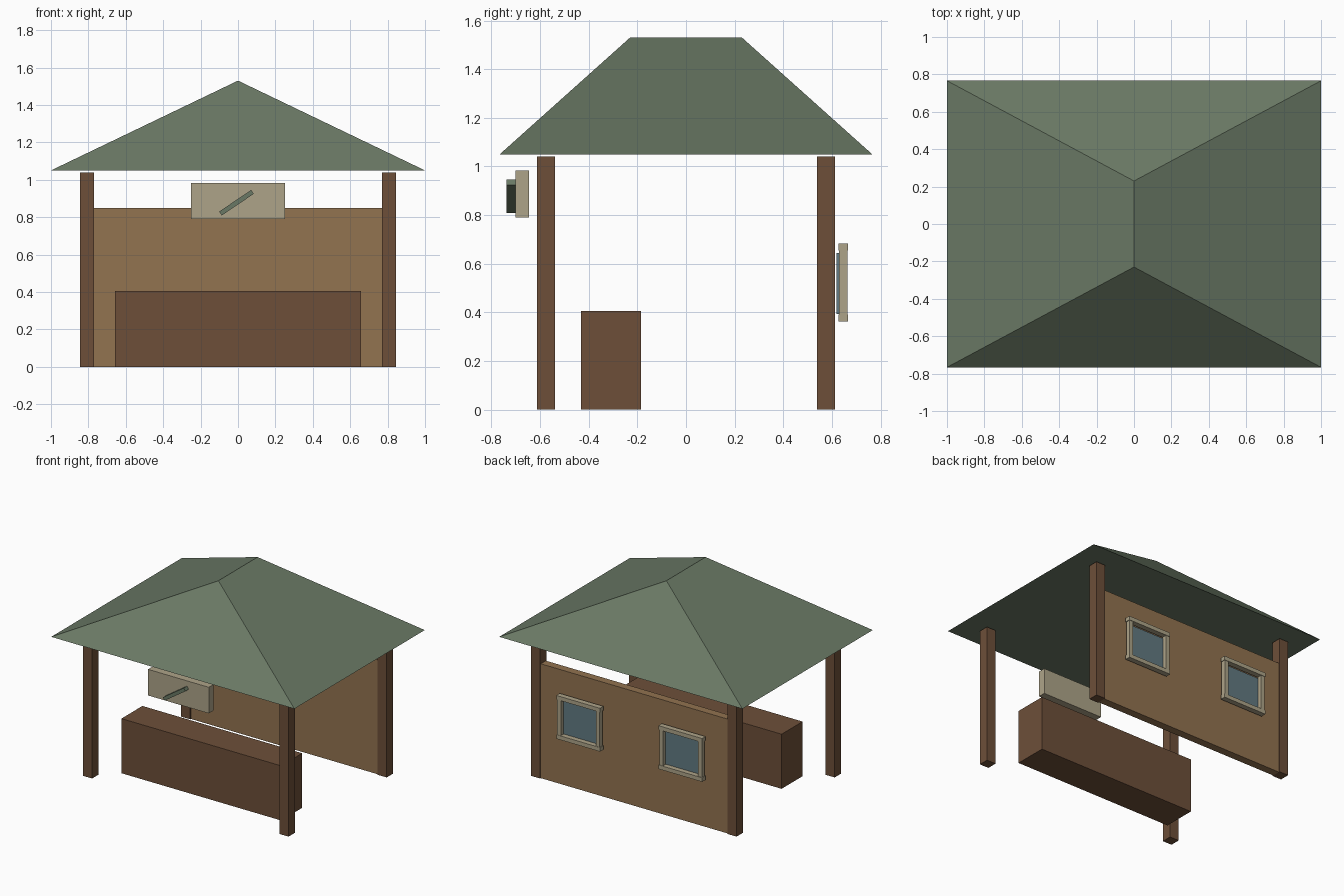
import bpy, math

if "Cube" in bpy.data.objects:
    bpy.data.objects.remove(bpy.data.objects["Cube"])


def material(name, rgb):
    m = bpy.data.materials.new(name)
    lin = [((c / 255 + 0.055) / 1.055) ** 2.4 for c in rgb]
    m.diffuse_color = (*lin, 1)
    m.use_nodes = True
    m.node_tree.nodes["Principled BSDF"].inputs["Base Color"].default_value = m.diffuse_color
    return m


ROOF = material("roof green", (106, 121, 101))
WALL = material("wall tan", (146, 115, 80))
WOOD = material("dark wood", (109, 79, 57))
TRIM = material("pale trim", (174, 164, 137))
GLASS = material("window glass", (98, 122, 130))


def mesh_object(name, verts, faces, mat):
    me = bpy.data.meshes.new(name)
    me.from_pydata(verts, [], faces)
    me.materials.append(mat)
    ob = bpy.data.objects.new(name, me)
    bpy.context.collection.objects.link(ob)
    return ob


def box(name, x, y, z, mat):
    """Box from (min, max) ranges, with its origin in the middle."""
    mid = [(a + b) / 2 for a, b in (x, y, z)]
    h = [(b - a) / 2 for a, b in (x, y, z)]
    verts = [(i * h[0], j * h[1], k * h[2])
             for i in (-1, 1) for j in (-1, 1) for k in (-1, 1)]
    faces = [(0, 1, 3, 2), (4, 6, 7, 5), (0, 4, 5, 1),
             (2, 3, 7, 6), (0, 2, 6, 4), (1, 5, 7, 3)]
    ob = mesh_object(name, verts, faces, mat)
    ob.location = mid
    return ob


# Hipped roof with a short ridge running front to back, closed underneath
EX, EY, EZ, RY, RZ = 1.0, 0.766, 1.05, 0.23, 1.53
mesh_object("roof",
            [(-EX, -EY, EZ), (EX, -EY, EZ), (EX, EY, EZ), (-EX, EY, EZ),
             (0, -RY, RZ), (0, RY, RZ)],
            [(3, 2, 1, 0), (0, 1, 4), (1, 2, 5, 4), (2, 3, 5), (3, 0, 4, 5)], ROOF)

# Corner posts
for sx, side in ((-1, "left"), (1, "right")):
    for sy, end in ((-1, "front"), (1, "back")):
        cx, cy, h = sx * 0.808, sy * 0.576, 0.0375
        box(f"{end}_{side}_post", (cx - h, cx + h), (cy - h, cy + h), (0, 1.04), WOOD)

# Back wall and serving counter
box("back_wall", (-0.771, 0.771), (0.546, 0.606), (0, 0.85), WALL)
box("counter", (-0.657, 0.657), (-0.431, -0.185), (0, 0.406), WOOD)

# Hanging sign board with a slanted bar on its face
box("sign_board", (-0.25, 0.25), (-0.70, -0.646), (0.79, 0.984), TRIM)
bar = box("sign_bar", (-0.111, 0.095), (-0.738, -0.698), (0.865, 0.89), ROOF)
bar.rotation_euler.y = -math.radians(34)

# Two framed windows on the outside of the back wall
for cx, side in ((-0.42, "left"), (0.42, "right")):
    box(f"{side}_window_glass", (cx - 0.15, cx + 0.15), (0.619, 0.631), (0.393, 0.645), GLASS)
    for z, part in ((0.362, "sill"), (0.654, "head")):
        box(f"{side}_window_{part}", (cx - 0.18, cx + 0.18), (0.627, 0.667), (z, z + 0.03), TRIM)
    for s, part in ((-1, "left"), (1, "right")):
        mx = cx + s * 0.16
        box(f"{side}_window_{part}_jamb", (mx - 0.015, mx + 0.015), (0.630, 0.664),
            (0.392, 0.654), TRIM)
